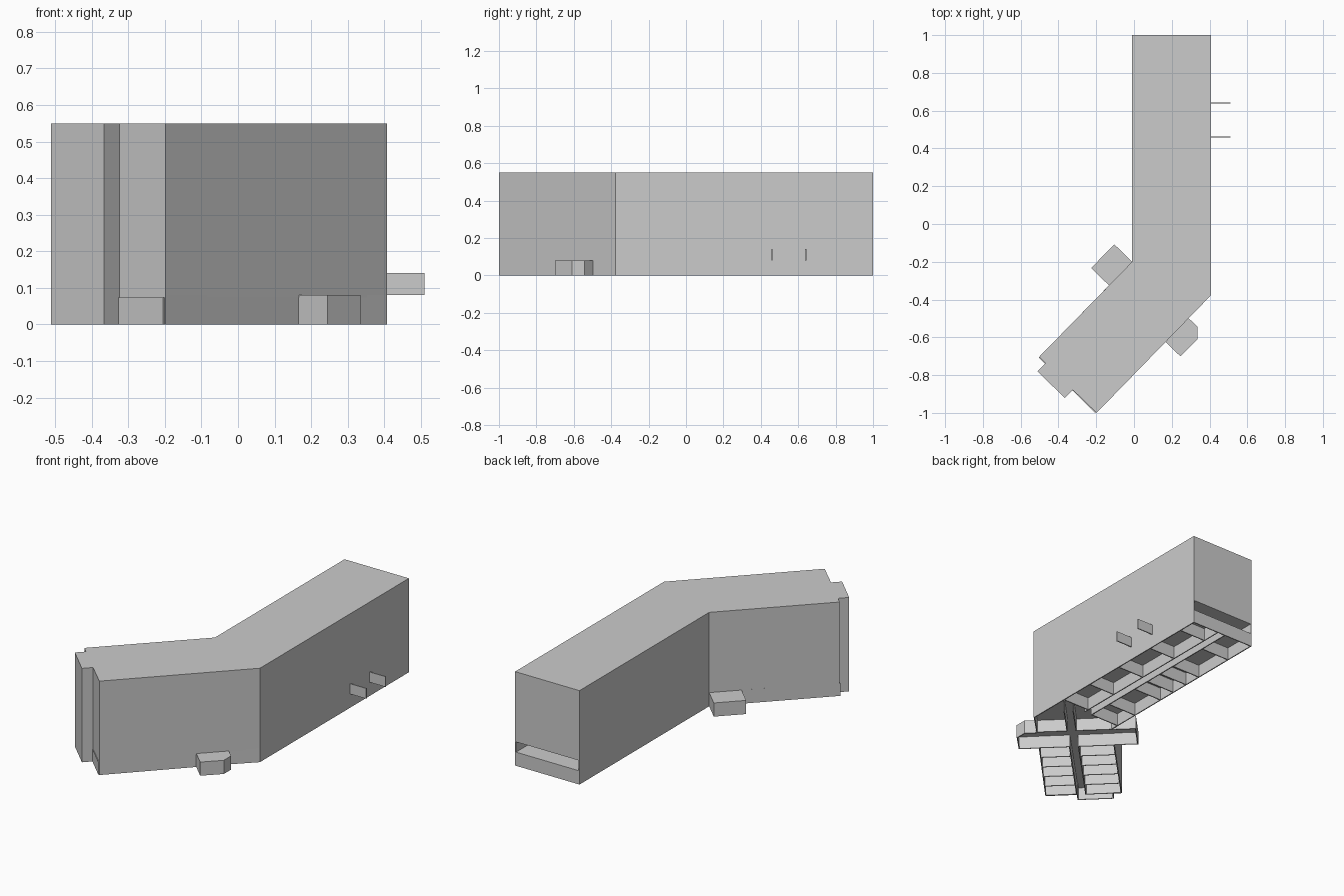
import bpy, bmesh, math
from mathutils import Vector

if "Cube" in bpy.data.objects:
    bpy.data.objects.remove(bpy.data.objects["Cube"])

grey = bpy.data.materials.new("light_grey")
grey.diffuse_color = (0.6, 0.6, 0.6, 1)
grey.use_nodes = True
grey.node_tree.nodes["Principled BSDF"].inputs["Base Color"].default_value = grey.diffuse_color
H1, H2, TOP, T = 0.08, 0.14, 0.55, 0.006   # storey heights, roof, wall thickness


def prism(bm, pts, z0, z1):
    n = len(pts)
    lo = [bm.verts.new((p[0], p[1], z0)) for p in pts]
    hi = [bm.verts.new((p[0], p[1], z1)) for p in pts]
    bm.faces.new(lo)
    bm.faces.new(hi)
    for i in range(n):
        bm.faces.new((lo[i], lo[(i + 1) % n], hi[(i + 1) % n], hi[i]))


def wall(bm, a, b, z0, z1, inner=False):
    """Thin wall from a to b; outer walls grow to the left of the direction."""
    a, b = Vector(a), Vector(b)
    d = (b - a).normalized()
    n = Vector((-d.y, d.x)) * T
    s = n * 0.5 if inner else n * 0
    prism(bm, [a - s, b - s, b - s + n, a - s + n], z0, z1)


def finish(bm, name):
    bmesh.ops.recalc_face_normals(bm, faces=bm.faces)
    me = bpy.data.meshes.new(name)
    bm.to_mesh(me)
    bm.free()
    me.materials.append(grey)
    bpy.context.collection.objects.link(bpy.data.objects.new(name, me))


def wing(u, v):
    """Angled wing: u along it, v across it from the back wall."""
    return (-0.01 - 0.699 * u + 0.715 * v, -0.2 - 0.715 * u - 0.699 * v)


# footprint, counter-clockwise from the back right corner
outline = [(0.407, 1), (-0.01, 1), (-0.01, -0.2), wing(0.705, 0), wing(0.705, 0.047),
           wing(0.765, 0.047), wing(0.765, 0.25), wing(0.705, 0.25), (-0.198, -1), (0.407, -0.378)]
L0, L1 = 0.0, 0.175                        # lobby extent along the wing
front_a, front_b = (0.165, -0.622), (0.287, -0.497)

# upper storeys
bm = bmesh.new()
prism(bm, outline, H2, TOP)
finish(bm, "upper_storeys")

# first floor slab
bm = bmesh.new()
prism(bm, [(x * 0.997, y * 0.998) for x, y in outline], H1 - T, H1)
finish(bm, "floor_slab")

# outer walls of the two lowest storeys, open at the lobby and at the back balcony
bm = bmesh.new()
for i, a in enumerate(outline):
    b = outline[(i + 1) % len(outline)]
    if i != 0:
        wall(bm, a, b, H1, H2)
    if i == 2:
        wall(bm, wing(L1, 0), b, 0, H1)
    elif i == 8:
        wall(bm, a, front_a, 0, H1)
        wall(bm, front_b, b, 0, H1)
    else:
        wall(bm, a, b, 0, H1)
finish(bm, "outer_walls")

# entrance porches, open underneath
porches = {
    "back_porch": [wing(L0, 0), wing(L0, -0.132), wing(L1, -0.132), wing(L1, 0)],
    "front_porch": [front_a, (0.245, -0.7), (0.335, -0.61), (0.335, -0.542), front_b],
}
for name, pts in porches.items():
    bm = bmesh.new()
    prism(bm, pts, H1 - T, H1)
    for a, b in zip(pts, pts[1:]):
        wall(bm, a, b, 0, H1 - T)
    finish(bm, name)

# ground floor partitions of the angled wing: corridor and five rooms a side
bm = bmesh.new()
for v in (0.2, 0.25):
    wall(bm, wing(L1, v), wing(0.705, v), 0, H1 - T, True)
    wall(bm, wing(-0.22, v), wing(L0, v), 0, H1 - T, True)
for i in range(6):
    u = L1 + (0.705 - L1) * i / 5
    wall(bm, wing(u, 0), wing(u, 0.2), 0, H1 - T, True)
    wall(bm, wing(u, 0.25), wing(u, 0.42), 0, H1 - T, True)
wall(bm, wing(L0, 0), wing(L0, 0.2), 0, H1 - T, True)
wall(bm, wing(L0, 0.25), wing(L0, 0.42), 0, H1 - T, True)
finish(bm, "wing_partitions")

# ground floor partitions of the straight wing
bm = bmesh.new()
for x in (0.18, 0.23):
    wall(bm, (x, -0.15), (x, 0.995), 0, H1 - T, True)
for y in (0.88, 0.62, 0.35, 0.1, -0.12):
    wall(bm, (0.23, y), (0.405, y), 0, H1 - T, True)
for y in (0.8, 0.55, 0.44, 0.33, 0.22, 0.0, -0.15):
    wall(bm, (-0.01, y), (0.18, y), 0, H1 - T, True)
finish(bm, "main_partitions")

# dividing fins on the right side
bm = bmesh.new()
for y in (0.46, 0.64):
    wall(bm, (0.39, y), (0.51, y), H1, H2, True)
finish(bm, "side_fins")
